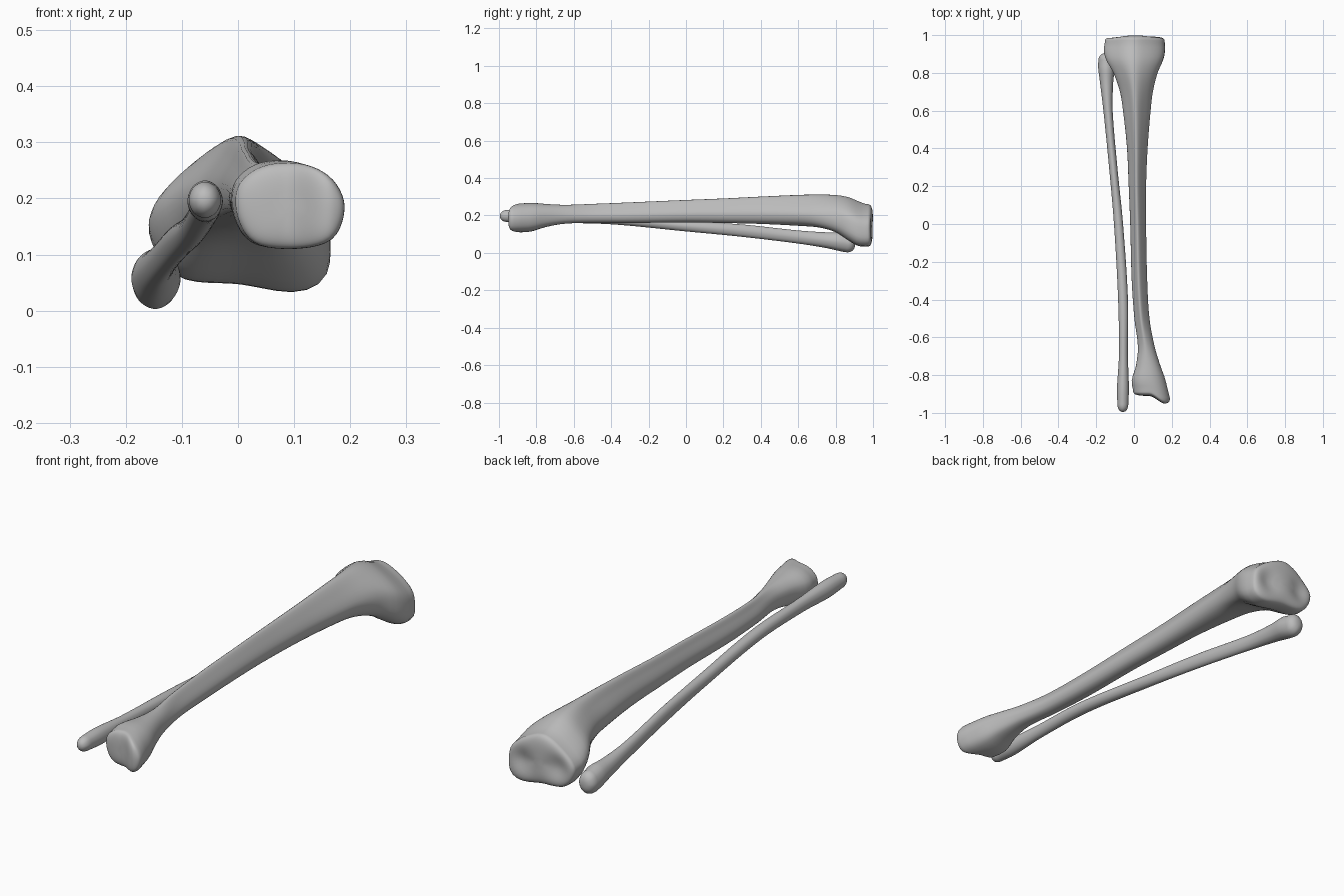
import bpy, bmesh, math
from mathutils import Vector

cube = bpy.data.objects.get("Cube")
if cube:
    bpy.data.objects.remove(cube)

SIDES = 48       # points around each bone
STEP = 0.025     # spacing of rings along each bone
CAP_RINGS = 12   # rings that round off each end

bone_grey = bpy.data.materials.new("bone_grey")
bone_grey.use_nodes = True
bone_grey.diffuse_color = (0.5, 0.5, 0.5, 1)
bone_grey.node_tree.nodes["Principled BSDF"].inputs["Base Color"].default_value = (0.5, 0.5, 0.5, 1)


def smoothstep(low, high, value):
    t = min(1, max(0, (value - low) / (high - low)))
    return t * t * (3 - 2 * t)


def smooth_outline(points):
    """Closed spline through the points, resampled by angle and fitted to a unit box."""
    pts = [Vector(p) for p in points]
    count = len(pts)
    dense = []
    for i in range(count):
        a, b, c, d = (pts[(i + k) % count] for k in (-1, 0, 1, 2))
        for k in range(40):
            t = k / 40
            dense.append(0.5 * (2 * b + (c - a) * t + (2 * a - 5 * b + 4 * c - d) * t * t
                                + (3 * b - a - 3 * c + d) * t ** 3))
    low = Vector((min(p.x for p in dense), min(p.y for p in dense)))
    high = Vector((max(p.x for p in dense), max(p.y for p in dense)))
    size = high - low
    dense = [Vector((2 * (p.x - low.x) / size.x - 1, 2 * (p.y - low.y) / size.y - 1)) for p in dense]
    ring = []
    for k in range(SIDES):
        angle = math.tau * k / SIDES
        ray = Vector((math.cos(angle), math.sin(angle)))
        ring.append(max(dense, key=lambda p: p.normalized().dot(ray)))
    return ring


def sample(stations, y):
    """Smoothly interpolate the station values at position y."""
    last = len(stations) - 1
    i = max(k for k in range(last) if stations[k][0] <= y or k == 0)

    def slope(k, c):
        a, b = stations[max(k - 1, 0)], stations[min(k + 1, last)]
        return (b[c] - a[c]) / (b[0] - a[0])

    p, q = stations[i], stations[i + 1]
    h = q[0] - p[0]
    t = (y - p[0]) / h
    return [p[c] * (1 + 2 * t) * (1 - t) ** 2 + q[c] * t * t * (3 - 2 * t)
            + h * slope(i, c) * t * (1 - t) ** 2 - h * slope(i + 1, c) * t * t * (1 - t)
            for c in range(1, len(p))]


def loft_bone(name, stations, section, caps, reshape=None):
    """Loft rings along y; caps hold (depth, flatness) for the front and back ends."""
    start, end = stations[0][0], stations[-1][0]
    steps = round((end - start) / STEP)
    rings = [(start + (end - start) * k / steps, 1, 0) for k in range(steps + 1)]
    for side, (depth, power) in zip((-1, 1), caps):
        extra = []
        for k in range(1, CAP_RINGS + 1):
            angle = math.pi / 2 * k / (CAP_RINGS + 0.3)
            extra.append((start if side < 0 else end, math.cos(angle) ** power,
                          side * depth * math.sin(angle) ** power))
        rings = extra[::-1] + rings if side < 0 else rings + extra
    bm = bmesh.new()
    loops = []
    for y, scale, shift in rings:
        left, right, bottom, top = sample(stations, y)
        loops.append([bm.verts.new(((left + right) / 2 + p.x * scale * (right - left) / 2, y + shift,
                                    (bottom + top) / 2 + p.y * scale * (top - bottom) / 2))
                      for p in section(y)])
    for a, b in zip(loops, loops[1:]):
        for k in range(SIDES):
            n = (k + 1) % SIDES
            bm.faces.new((a[k], a[n], b[n], b[k]))
    bm.faces.new(loops[0])
    bm.faces.new(loops[-1])
    if reshape:
        for v in bm.verts:
            v.co.y += reshape(v.co)
    bmesh.ops.recalc_face_normals(bm, faces=bm.faces)
    mesh = bpy.data.meshes.new(name)
    bm.to_mesh(mesh)
    bm.free()
    mesh.materials.append(bone_grey)
    for face in mesh.polygons:
        face.use_smooth = True
    bpy.context.collection.objects.link(bpy.data.objects.new(name, mesh))


# Cross-sections of the large bone: ankle end, shaft and knee end
ankle = smooth_outline([(1, 0), (.75, .65), (.2, .98), (-.5, .92), (-.95, .45), (-.95, -.3), (-.6, -.9), (.2, -1), (.8, -.75)])
shaft = smooth_outline([(1, -.2), (.55, .5), (-.05, 1), (-.5, .55), (-.9, -.1), (-.75, -.75), (0, -1), (.75, -.8)])
knee = smooth_outline([(1, -.3), (.9, .25), (.45, .75), (-.08, 1), (-.6, .65), (-1, 0), (-.7, -.75), (0, -.88), (.6, -1), (.93, -.8)])
round_section = smooth_outline([(1, 0), (.7, .7), (0, 1), (-.7, .7), (-1, 0), (-.7, -.7), (0, -1), (.7, -.7)])


def shin_section(y):
    to_knee, to_ankle = smoothstep(.6, .9, y), smoothstep(-.45, -.8, y)
    return [s.lerp(k, to_knee).lerp(a, to_ankle) for s, k, a in zip(shaft, knee, ankle)]


def shin_ends(co):
    """Inner ankle point, hollow ankle joint and the two knee hollows."""
    if co.y < -.8:
        return -.045 * smoothstep(.08, .17, co.x) * smoothstep(-.8, -.9, co.y)
    if co.y > .94:
        hollows = sum(math.exp(-((co.x - x) ** 2 + (co.z - z) ** 2) / .0025)
                      for x, z in ((-.08, .14), (.085, .13)))
        return -.018 * hollows
    return 0


# Large shin bone: y, left, right, bottom, top
loft_bone("shin_bone", [
    (-.88, -.005, .19, .11, .264), (-.83, -.012, .17, .114, .268), (-.75, .01, .14, .138, .262),
    (-.65, .02, .11, .156, .257), (-.5, .002, .082, .16, .262), (-.3, -.012, .07, .16, .27),
    (0, -.02, .064, .163, .283), (.2, -.028, .064, .16, .291), (.4, -.037, .072, .155, .301),
    (.6, -.058, .088, .145, .31), (.7, -.075, .1, .135, .312), (.8, -.11, .125, .108, .31),
    (.87, -.148, .155, .065, .298), (.92, -.16, .165, .037, .277), (.96, -.155, .163, .033, .262),
], shin_section, ((.03, .6), (.04, .55)), shin_ends)

# Slender outer bone
loft_bone("outer_bone", [
    (-.95, -.088, -.03, .165, .23), (-.87, -.09, -.027, .158, .232), (-.7, -.08, -.032, .16, .22),
    (-.4, -.084, -.032, .153, .207), (0, -.106, -.058, .115, .171), (.3, -.132, -.088, .086, .152),
    (.6, -.162, -.113, .05, .12), (.75, -.18, -.11, .026, .11), (.83, -.19, -.102, .008, .11),
    (.86, -.189, -.106, .003, .103),
], lambda y: round_section, ((.045, .9), (.045, .85)))
